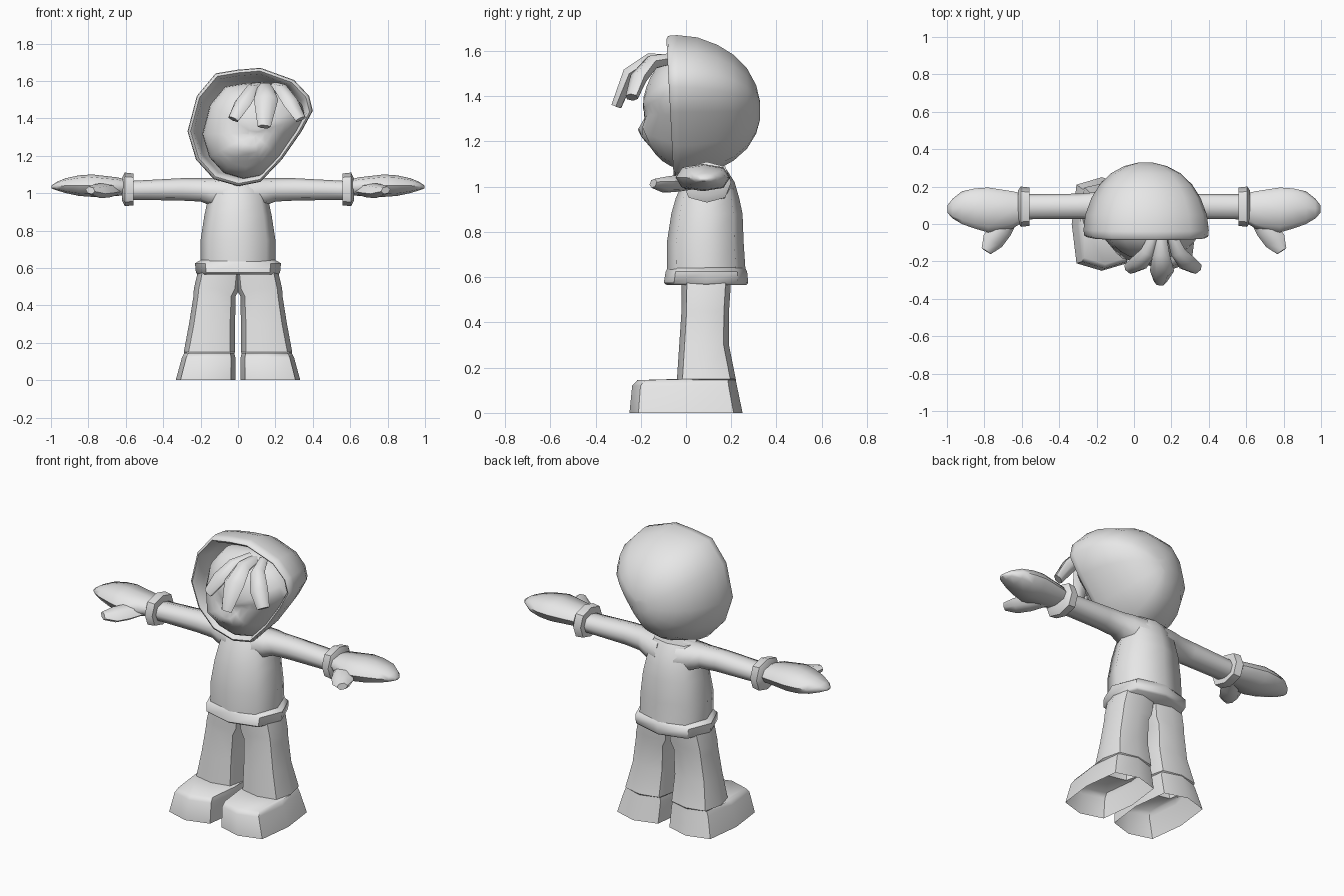
import bpy, bmesh
from math import sin, cos, pi, copysign, exp, radians
from mathutils import Vector

cube = bpy.data.objects.get("Cube")
if cube:
    bpy.data.objects.remove(cube, do_unlink=True)

grey = bpy.data.materials.new("light_grey")
grey.use_nodes = True
COLOUR = (0.8, 0.8, 0.8, 1)
grey.diffuse_color = COLOUR
grey.node_tree.nodes["Principled BSDF"].inputs["Base Color"].default_value = COLOUR


def loft(name, rings, start=True, end=True, mirror=False, angle=60):
    """Skin a list of equal-length rings of points into one smooth part."""
    bm = bmesh.new()
    rows = [[bm.verts.new(p) for p in ring] for ring in rings]
    n = len(rows[0])
    for a, b in zip(rows, rows[1:]):
        for i in range(n):
            j = (i + 1) % n
            bm.faces.new((a[i], a[j], b[j], b[i]))
    if start:
        bm.faces.new(rows[0])
    if end:
        bm.faces.new(rows[-1])
    bmesh.ops.recalc_face_normals(bm, faces=bm.faces)
    mesh = bpy.data.meshes.new(name)
    bm.to_mesh(mesh)
    bm.free()
    mesh.materials.append(grey)
    mesh.shade_smooth()
    mesh.set_sharp_from_angle(angle=radians(angle))
    ob = bpy.data.objects.new(name, mesh)
    bpy.context.collection.objects.link(ob)
    if mirror:
        ob.modifiers.new("mirror", 'MIRROR').use_mirror_merge = False
    return ob


def oval(u0, u1, v0, v1, n=8, power=0.8):
    """Rounded outline filling a box, as (u, v) pairs."""
    pts = []
    for i in range(n):
        c, s = cos(2 * pi * i / n), sin(2 * pi * i / n)
        c = copysign(abs(c) ** power, c) if abs(c) > 1e-6 else 0
        s = copysign(abs(s) ** power, s) if abs(s) > 1e-6 else 0
        pts.append(((u0 + u1) / 2 + c * (u1 - u0) / 2, (v0 + v1) / 2 + s * (v1 - v0) / 2))
    return pts


def level(z, x0, x1, y0, y1, **kw):
    return [(x, y, z) for x, y in oval(x0, x1, y0, y1, **kw)]


def across(x, y0, y1, z0, z1, **kw):
    return [(x, y, z) for y, z in oval(y0, y1, z0, z1, **kw)]


def strand(name, path, widths, thick, mirror=False):
    """Flattened tube along a path."""
    path = [Vector(p) for p in path]
    rings = []
    for i, p in enumerate(path):
        t = path[min(i + 1, len(path) - 1)] - path[max(i - 1, 0)]
        side = t.cross(Vector((0, -0.4, 1))).normalized()
        up = side.cross(t).normalized()
        w, h = widths[i], thick[i]
        rings.append([p + side * u + up * v for u, v in oval(-w, w, -h, h, n=6, power=1)])
    return loft(name, rings, mirror=mirror)


# Hood: tilted outline, closed behind and hollow in front
OUTLINE = [(.12, 1.67), (0, 1.66), (-.12, 1.64), (-.22, 1.52), (-.27, 1.33), (-.225, 1.18),
           (-.13, 1.075), (0, 1.037), (.12, 1.06), (.235, 1.18), (.34, 1.33),
           (.4, 1.44), (.38, 1.52), (.3, 1.605)]
CX, CZ = 0.06, 1.335


def hood_ring(y, s, dx=0, dz=0, lean=0.0):
    return [(CX + dx + (x - CX) * s, y - lean * (z - CZ), CZ + dz + (z - CZ) * s)
            for x, z in OUTLINE]


hood_profile = [(.2, .55, 0), (.1, .76, 0), (0, .86, 0), (-.055, .9, .04), (-.07, .95, .05),
                (-.062, .99, .05), (-.03, 1, .03), (.05, .97, 0), (.14, .87, 0), (.21, .74, 0),
                (.27, .56, 0), (.31, .34, 0), (.328, .12, 0)]
loft("hood", [hood_ring(y, s, 0, 0, lean) for y, s, lean in hood_profile])

# Face: dome set into the hood with a cheek ridge
rings = [hood_ring(.12, .65, .02, -.01), hood_ring(.04, .79, .02, -.01)]
for k in range(9):
    a = k * pi / 2 / 8.5
    rings.append(hood_ring(-.195 * sin(a), .82 * cos(a), .02, -.015))
face = loft("face", rings, angle=40)
for v in face.data.vertices:
    if v.co.y < -0.06:
        v.co.y -= 0.03 * exp(-((v.co.z - 1.24) / 0.035) ** 2)
        v.co.y += 0.015 * exp(-((v.co.z - 1.31) / 0.03) ** 2)

# Fringe
THICK = (.025, .035, .035, .025)
strand("fringe_middle", [(.14, -.04, 1.56), (.145, -.16, 1.56), (.15, -.25, 1.5), (.14, -.308, 1.355)],
       (.03, .045, .065, .035), THICK)
for name, sign in (("fringe_right", -1), ("fringe_left", 1)):
    path = [(.155 + sign * dx, y, z) for dx, y, z in
            ((.04, -.04, 1.57), (.08, -.15, 1.55), (.13, -.21, 1.48), (.18, -.24, 1.395))]
    strand(name, path, (.025, .04, .05, .035), THICK)

# Torso and waistband
loft("torso", [level(.6, -.2, .2, -.085, .265), level(.75, -.2, .2, -.085, .255),
               level(.88, -.18, .18, -.065, .25), level(.95, -.165, .165, -.045, .235),
               level(1.02, -.15, .15, -.015, .215), level(1.075, -.13, .13, .02, .18)])
loft("waistband", [level(.565, -.215, .215, -.085, .265), level(.575, -.225, .225, -.098, .275),
                   level(.625, -.23, .23, -.09, .27), level(.642, -.2, .2, -.08, .26)], angle=50)

# Arms, cuffs and mittens
loft("arm", [across(.06, -.01, .21, .9, 1.08), across(.15, .01, .19, .935, 1.08),
             across(.2, .025, .17, .955, 1.08), across(.3, .028, .162, .96, 1.08),
             across(.58, .025, .16, .965, 1.065)], mirror=True)
loft("cuff", [across(.55, .01, .175, .95, 1.08, n=6, power=1),
              across(.56, -.01, .195, .935, 1.105),
              across(.605, -.015, .2, .93, 1.11),
              across(.62, .01, .18, .96, 1.08, n=8)][1:], mirror=True, angle=50)
loft("mitten", [across(.58, .02, .16, .99, 1.07), across(.65, -.025, .175, .985, 1.085),
                across(.78, -.045, .195, .98, 1.1), across(.85, -.025, .19, .985, 1.095),
                across(.92, 0, .175, 1, 1.08), across(.97, .03, .135, 1.015, 1.06),
                across(.997, .06, .1, 1.025, 1.04)], mirror=True)
strand("thumb", [(.66, .05, 1.02), (.71, -.03, 1.015), (.755, -.09, 1.01), (.79, -.145, 1.015)],
       (.05, .06, .06, .03), (.03, .038, .035, .02), mirror=True)

# Trouser legs with boots, open underneath
loft("leg", [level(0, .012, .333, -.25, .25, power=.5),
             level(.12, .014, .3, -.238, .225, power=.5),
             level(.145, .02, .287, -.215, .22, power=.5),
             level(.15, .016, .29, -.04, .22, power=.6),
             level(.3, .016, .262, -.03, .19, power=.7),
             level(.45, .012, .238, -.02, .19, power=.7),
             level(.49, -.01, .236, -.02, .193, power=.7),
             level(.6, -.02, .21, -.02, .2, power=.7)],
     start=False, mirror=True, angle=50)
